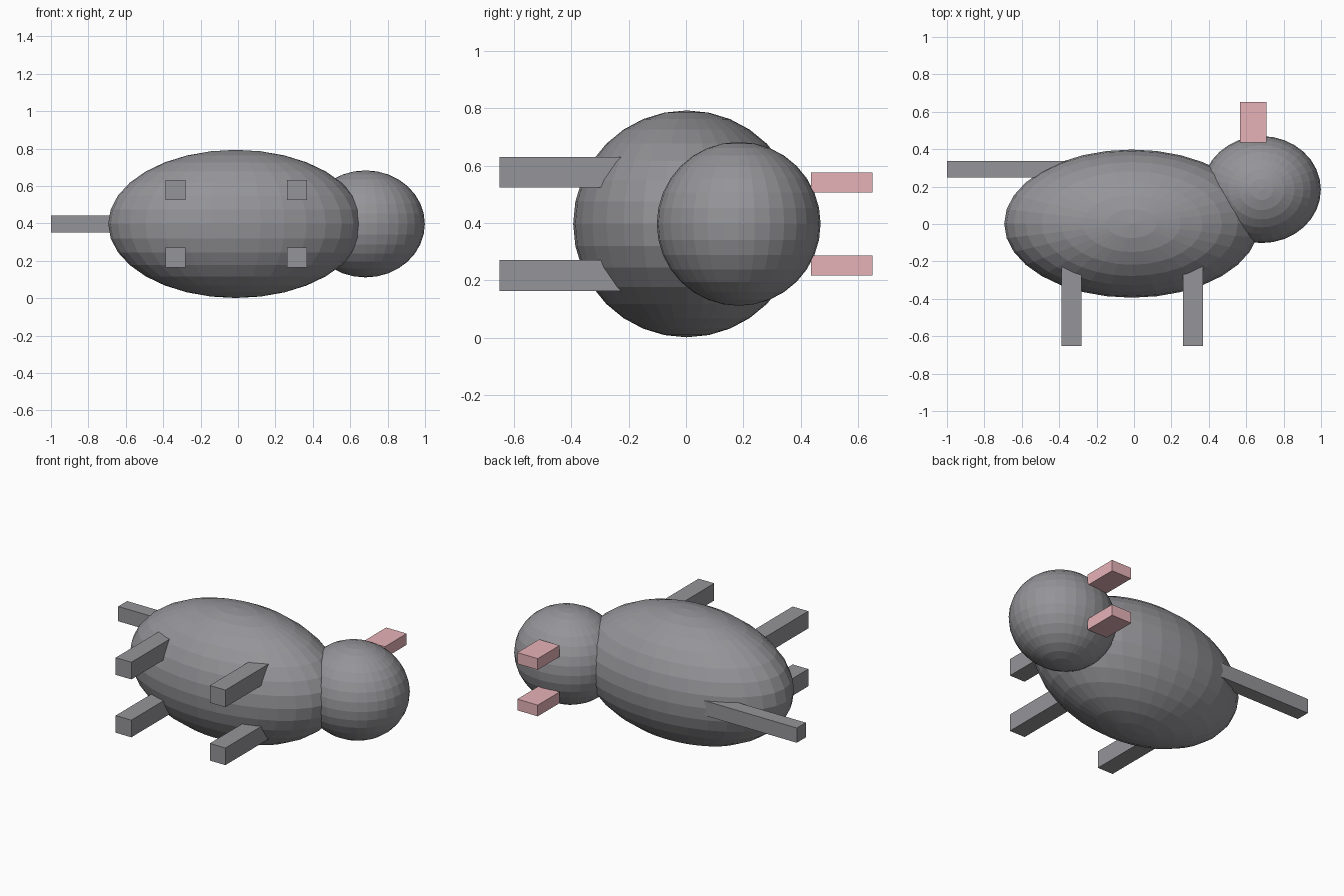
import bpy

if "Cube" in bpy.data.objects:
    bpy.data.objects.remove(bpy.data.objects["Cube"])


def material(name, colour):
    mat = bpy.data.materials.new(name)
    mat.diffuse_color = (*colour, 1)
    mat.use_nodes = True
    mat.node_tree.nodes["Principled BSDF"].inputs["Base Color"].default_value = mat.diffuse_color
    return mat


grey = material("dark_grey", (0.30, 0.30, 0.32))
pink = material("ear_pink", (0.80, 0.45, 0.48))


def finish(ob, name, size, mat):
    ob.name = name
    ob.scale = size
    bpy.ops.object.transform_apply(location=False, rotation=False, scale=True)
    ob.data.materials.append(mat)


def ellipsoid(name, centre, radii):
    bpy.ops.mesh.primitive_uv_sphere_add(segments=32, ring_count=16, radius=1, location=centre)
    finish(bpy.context.object, name, radii, grey)


def box(name, x, y, z, mat=grey):
    spans = (x, y, z)
    bpy.ops.mesh.primitive_cube_add(size=1, location=[(a + b) / 2 for a, b in spans])
    finish(bpy.context.object, name, [b - a for a, b in spans], mat)


MID_Z = 0.397  # symmetry plane of the animal, which lies on its side

# Body and head
ellipsoid("body", (-0.012, 0.002, MID_Z), (0.682, 0.396, 0.396))
ellipsoid("head", (0.682, 0.184, MID_Z), (0.317, 0.286, 0.286))

# Paired legs and ears, mirrored about the symmetry plane
for side, s in (("left", 1), ("right", -1)):
    def span(inner, outer):
        return sorted((MID_Z + s * inner, MID_Z + s * outer))

    for end, x in (("rear", -0.334), ("front", 0.315)):
        box(f"{end}_{side}_leg", (x - 0.054, x + 0.054), (-0.651, -0.20), span(0.127, 0.234))
    box(f"{side}_ear", (0.567, 0.708), (0.436, 0.651), span(0.11, 0.18), pink)

# Tail
box("tail", (-1.0, -0.34), (0.248, 0.336), (MID_Z - 0.046, MID_Z + 0.046))
